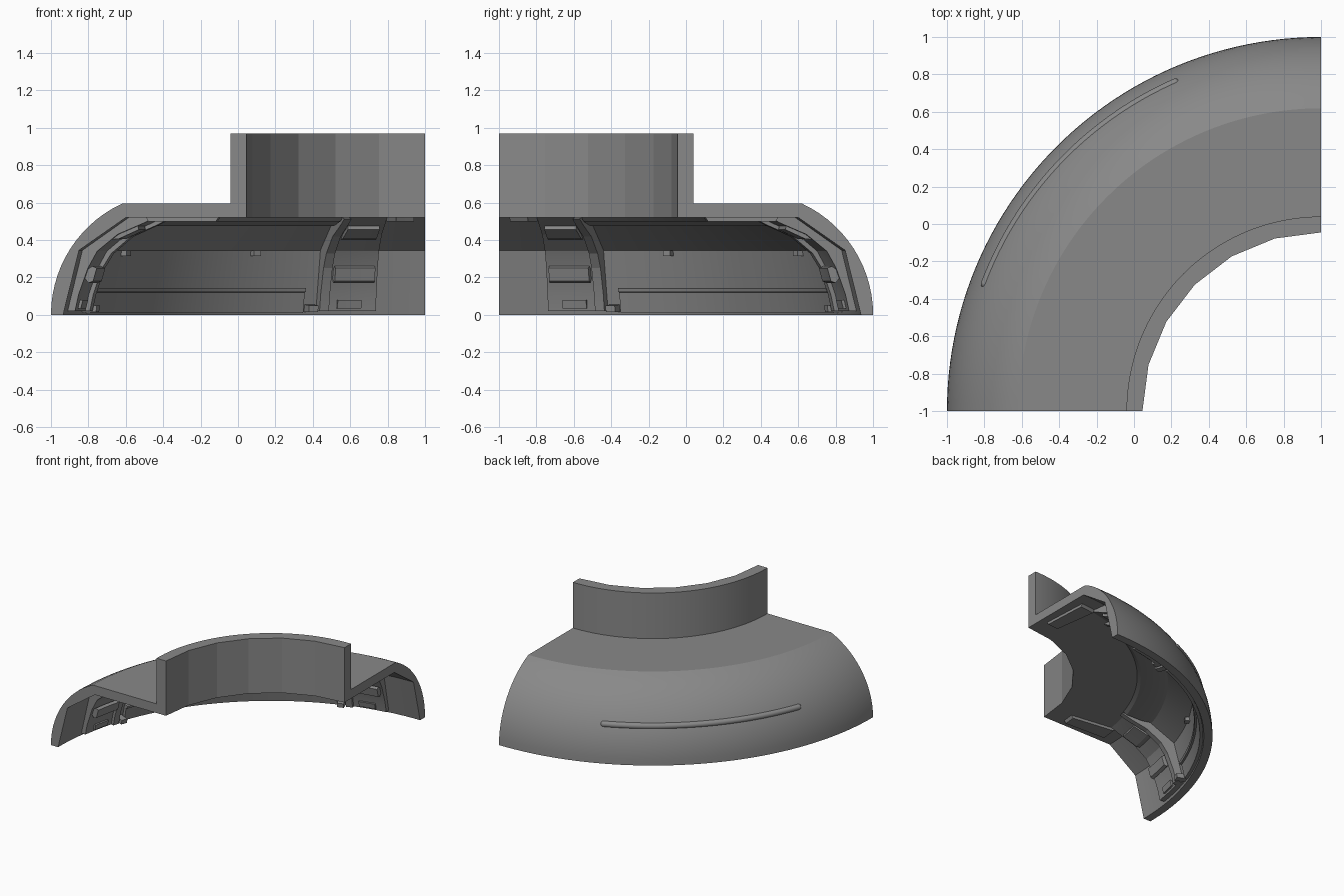
import bpy, bmesh
from math import radians, sin, cos, pi

cube = bpy.data.objects.get("Cube")
if cube:
    bpy.data.objects.remove(cube, do_unlink=True)

grey = bpy.data.materials.new("plain_grey")
grey.use_nodes = True
grey.diffuse_color = (0.25, 0.25, 0.25, 1)
grey.node_tree.nodes["Principled BSDF"].inputs["Base Color"].default_value = (0.25, 0.25, 0.25, 1)


def place(r, deg, z):
    """Point at radius r and angle deg around the corner axis of the quarter ring."""
    t = radians(deg)
    return (1 - r * cos(t), -1 + r * sin(t), z)


def faceted(r, deg, step=15):
    """Pull a radius onto the straight chord of a coarse polygon."""
    half = step / 2
    return r * cos(radians(half)) / cos(radians(deg % step - half))


def sweep(name, profile, start, end, steps, coarse=()):
    """Sweep a closed (radius, height) profile around the axis and cap both ends."""
    bm = bmesh.new()
    rings = []
    for i in range(steps + 1):
        deg = start + (end - start) * i / steps
        rings.append([bm.verts.new(place(faceted(r, deg) if k in coarse else r, deg, z))
                      for k, (r, z) in enumerate(profile)])
    n = len(profile)
    for a, b in zip(rings, rings[1:]):
        for k in range(n):
            bm.faces.new((a[k], a[(k + 1) % n], b[(k + 1) % n], b[k]))
    bm.faces.new(rings[0])
    bm.faces.new(rings[-1][::-1])
    bmesh.ops.recalc_face_normals(bm, faces=bm.faces[:])
    mesh = bpy.data.meshes.new(name)
    bm.to_mesh(mesh)
    bm.free()
    ob = bpy.data.objects.new(name, mesh)
    bpy.context.collection.objects.link(ob)
    finish(ob)
    return ob


def finish(ob):
    ob.data.materials.append(grey)
    bpy.ops.object.select_all(action='DESELECT')
    ob.select_set(True)
    bpy.context.view_layer.objects.active = ob
    bpy.ops.object.shade_smooth_by_angle(angle=radians(12))


def both_ends(name, profile, start, end, steps=3):
    """The same part near each end of the quarter ring."""
    sweep(name + "_a", profile, start, end, steps)
    sweep(name + "_b", profile, 90 - end, 90 - start, steps)


# Main shell: rounded outer wall, flat shoulder and upright collar
R, C, LAST = 0.655, 1.345, 65.3
outer = [(C + R * cos(radians(LAST * i / 14)), R * sin(radians(LAST * i / 14)))
         for i in range(15)]
collar = [(1.04, 0.595), (1.04, 0.97), (0.955, 0.97), (0.955, 0.52)]
lining = [(1.6, 0.52), (1.85, 0.345), (1.935, 0)]
inner_edge = len(outer) + 2
sweep("shell", outer + collar + lining, 0, 90, 48, (inner_edge, inner_edge + 1))

# Raised trim strip with round ends
rc, zc = C + 0.642 * cos(radians(26.7)), 0.642 * sin(radians(26.7))
strip = [(rc + 0.025 * cos(2 * pi * k / 32), zc + 0.025 * sin(2 * pi * k / 32)) for k in range(32)]
sweep("trim_strip", strip, 20.8, 66, 32)
for deg in (20.8, 66):
    bpy.ops.mesh.primitive_uv_sphere_add(segments=32, ring_count=16, radius=0.025,
                                         location=place(rc, deg, zc))
    cap = bpy.context.object
    cap.name = "trim_strip_end"
    finish(cap)

# Inner bracing: panels and ribs hugging the lining
back = [(1.6, 0.54), (1.87, 0.35), (1.945, 0.02)]
panel = [(1.89, 0.02), (1.87, 0.11), (1.82, 0.25), (1.77, 0.34), (1.66, 0.43), (1.52, 0.49), (1.45, 0.525)]
rib = [(r - 0.025, z - 0.012 * (z > 0.3)) for r, z in panel]
both_ends("brace_panel", panel + back, 8, 16)
both_ends("brace_rib", rib + back, 16, 17.6, 1)
both_ends("panel_band", [(1.82, 0.17), (1.795, 0.18), (1.775, 0.25), (1.8, 0.26), (1.86, 0.22)], 8.6, 15.6)
both_ends("panel_top_plate", [(1.76, 0.4), (1.66, 0.405), (1.55, 0.455), (1.56, 0.5)], 9, 15.4)
both_ends("panel_foot_plate", [(1.9, 0.035), (1.872, 0.035), (1.86, 0.08), (1.89, 0.08)], 10.5, 14.5)

# Ledge around the lower lining, lip under the shoulder
sweep("lower_ledge", [(1.93, 0.01), (1.905, 0.01), (1.88, 0.12), (1.865, 0.122),
                      (1.86, 0.142), (1.91, 0.145)], 20, 70, 24)
sweep("shoulder_lip", [(1.42, 0.53), (1.46, 0.5), (1.58, 0.475), (1.68, 0.475), (1.62, 0.53)], 18, 72, 24)

# Small fittings: clips, pegs and pads
both_ends("clip", [(1.93, 0.015), (1.85, 0.015), (1.845, 0.05), (1.92, 0.055)], 18, 19.6, 1)
both_ends("peg", [(1.87, 0.315), (1.82, 0.315), (1.82, 0.345), (1.86, 0.345)], 28.8, 30.2, 1)
both_ends("shoulder_pad", [(1.1, 0.53), (1.12, 0.498), (1.48, 0.498), (1.5, 0.53)], 3, 8)
